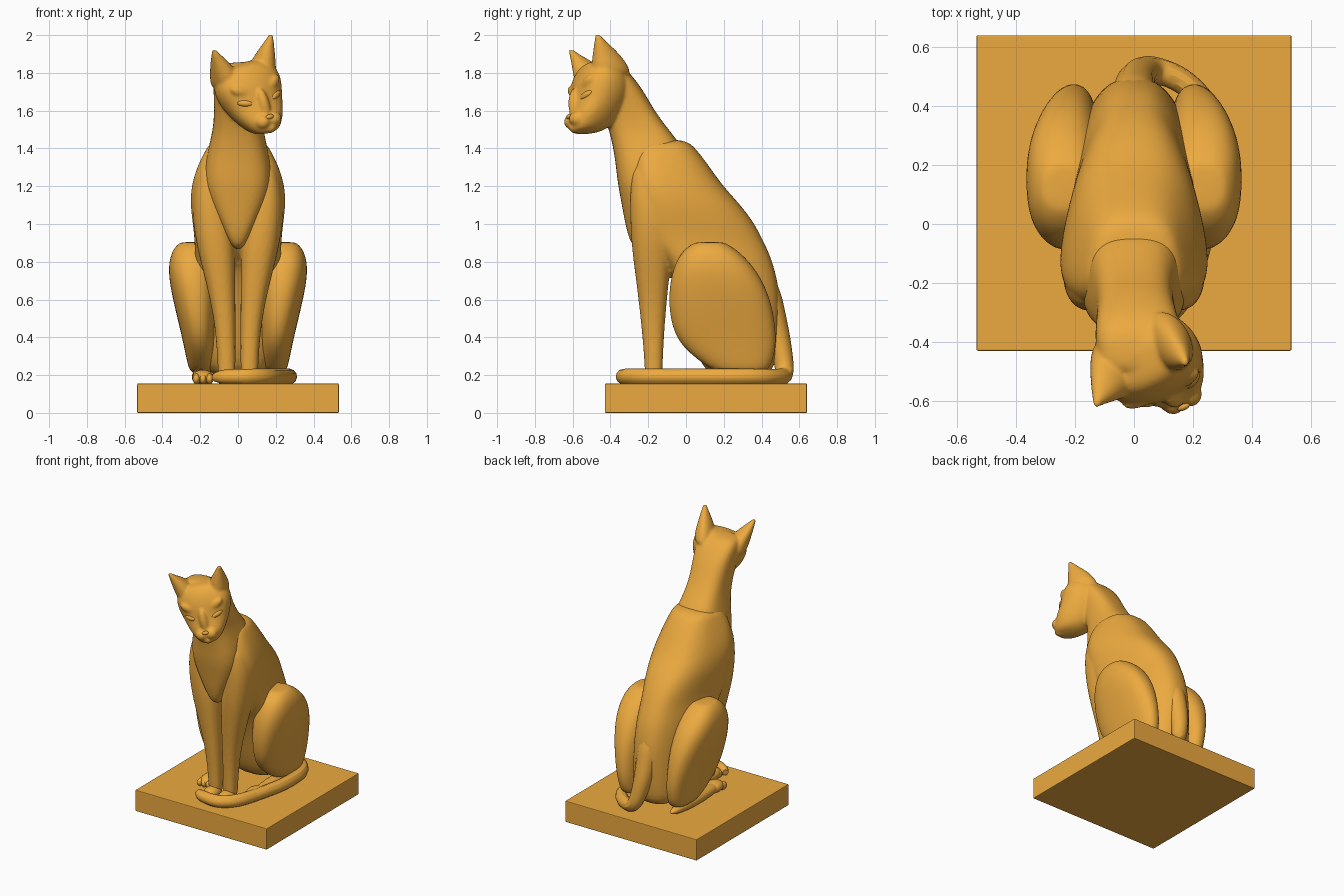
import bpy, bmesh, math
from mathutils import Matrix, Vector

mat = bpy.data.materials.new("warm_orange")
mat.diffuse_color = (0.84, 0.40, 0.05, 1)


def add_loft(bm, rings, M=Matrix(), n=16, p=0.85, sx=1):
    """Skin horizontal superellipse rings (x, y_front, y_back, z, rx, taper)."""
    loops = []
    for x, y0, y1, z, rx, taper in rings:
        cy, ry, loop = (y0 + y1) / 2, (y1 - y0) / 2, []
        for i in range(n):
            a = 2 * math.pi * (i + 0.5) / n
            c, s = math.cos(a), math.sin(a)
            u = math.copysign(abs(c) ** p, c)
            v = math.copysign(abs(s) ** p, s)
            loop.append(bm.verts.new(M @ Vector((sx * (x + rx * u * (1 - taper * v)), cy + ry * v, z))))
        loops.append(loop)
    for a, b in zip(loops, loops[1:]):
        for i in range(n):
            j = (i + 1) % n
            bm.faces.new((a[i], a[j], b[j], b[i]))
    bm.faces.new(loops[0])
    bm.faces.new(loops[-1])


def add_ball(bm, loc, radii, M=Matrix(), rot=Matrix()):
    bmesh.ops.create_uvsphere(bm, u_segments=20, v_segments=12, radius=1,
                              matrix=M @ Matrix.Translation(loc) @ rot @ Matrix.Diagonal((*radii, 1)))


def finish(name, bm, subsurf=0, mirror=False, smooth=True, fuse=0):
    bmesh.ops.recalc_face_normals(bm, faces=bm.faces)
    for f in bm.faces:
        f.smooth = smooth
    me = bpy.data.meshes.new(name)
    bm.to_mesh(me)
    bm.free()
    me.materials.append(mat)
    ob = bpy.data.objects.new(name, me)
    bpy.context.collection.objects.link(ob)
    if mirror:
        ob.modifiers.new("mirror", "MIRROR").use_mirror_merge = False
    if subsurf:
        m = ob.modifiers.new("subsurf", "SUBSURF")
        m.levels = m.render_levels = subsurf
    if fuse:
        rm = ob.modifiers.new("fuse", "REMESH")
        rm.mode, rm.voxel_size, rm.use_smooth_shade = 'VOXEL', fuse, True
        sm = ob.modifiers.new("smooth", "SMOOTH")
        sm.factor, sm.iterations = 0.5, 4
    return ob


# plinth
bm = bmesh.new()
bmesh.ops.create_cube(bm, size=1, matrix=Matrix.Translation((0, 0.105, 0.0775)) @ Matrix.Diagonal((1.068, 1.07, 0.155, 1)))
bev = finish("plinth", bm, smooth=False).modifiers.new("bevel", "BEVEL")
bev.width, bev.segments = 0.005, 2

# torso with a flat, narrowing back, fused with the front legs
bm = bmesh.new()
add_loft(bm, [
    (0, 0.12, 0.46, 0.17, 0.15, 0.1), (0, 0.05, 0.485, 0.32, 0.19, 0.2),
    (0, 0.0, 0.503, 0.50, 0.20, 0.32), (0, -0.05, 0.50, 0.65, 0.205, 0.36),
    (0, -0.12, 0.465, 0.80, 0.21, 0.36), (0, -0.24, 0.42, 0.90, 0.212, 0.34),
    (0, -0.27, 0.37, 1.00, 0.225, 0.3), (0, -0.285, 0.295, 1.10, 0.24, 0.28),
    (0, -0.295, 0.20, 1.20, 0.237, 0.26), (0, -0.30, 0.13, 1.30, 0.21, 0.24),
    (0, -0.28, 0.055, 1.40, 0.168, 0.15), (0, -0.22, 0.0, 1.45, 0.13, 0.1)], p=0.7)
for s in (-1, 1):
    add_loft(bm, [
        (0.06, -0.22, -0.12, 0.155, 0.047, 0), (0.06, -0.218, -0.125, 0.25, 0.047, 0),
        (0.068, -0.24, -0.11, 0.50, 0.056, 0), (0.10, -0.272, -0.085, 0.75, 0.086, 0),
        (0.118, -0.292, -0.06, 0.90, 0.106, 0), (0.145, -0.30, 0.0, 1.08, 0.105, 0),
        (0.145, -0.295, -0.03, 1.22, 0.09, 0), (0.13, -0.28, -0.08, 1.34, 0.06, 0)], sx=s)
finish("torso_and_front_legs", bm, 2, fuse=0.01)

# head and neck: turned and tilted head fused with the neck and chest panel
H = Matrix.Translation((0.05, -0.42, 1.66)) @ Matrix.Rotation(math.radians(25), 4, 'Z') @ Matrix.Rotation(math.radians(-14), 4, 'Y')
bm = bmesh.new()
add_loft(bm, [
    (0, -0.285, -0.15, 0.86, 0.025, 0), (0, -0.32, -0.12, 0.98, 0.085, 0),
    (0, -0.345, -0.08, 1.12, 0.155, 0), (0, -0.365, -0.05, 1.22, 0.182, 0),
    (0, -0.375, -0.02, 1.32, 0.177, 0), (0, -0.39, -0.015, 1.41, 0.157, 0),
    (0, -0.41, -0.09, 1.50, 0.135, 0), (0.005, -0.45, -0.165, 1.60, 0.132, 0),
    (0.01, -0.50, -0.22, 1.70, 0.142, 0), (0.015, -0.50, -0.285, 1.79, 0.15, 0),
    (0.02, -0.52, -0.36, 1.86, 0.13, 0)], p=0.7)
add_loft(bm, [
    (0, -0.22, -0.08, -0.185, 0.05, 0), (0, -0.23, 0.0, -0.155, 0.09, 0.1),
    (0, -0.225, 0.06, -0.10, 0.125, 0.15), (0, -0.205, 0.09, -0.05, 0.15, 0.1),
    (0, -0.19, 0.12, 0.0, 0.17, 0.1), (0, -0.185, 0.13, 0.06, 0.187, 0.1),
    (0, -0.165, 0.11, 0.12, 0.182, 0.1), (0, -0.135, 0.07, 0.17, 0.15, 0.05),
    (0, -0.10, 0.03, 0.20, 0.10, 0)], H, p=0.92)
for s in (-1, 1):
    # ears
    add_loft(bm, [
        (0.10, -0.12, 0.12, 0.08, 0.08, 0), (0.115, -0.12, 0.085, 0.16, 0.07, 0.1),
        (0.135, -0.115, 0.03, 0.22, 0.05, 0.2), (0.158, -0.11, -0.045, 0.275, 0.027, 0.1),
        (0.17, -0.11, -0.08, 0.306, 0.013, 0), (0.171, -0.11, -0.085, 0.313, 0.012, 0)], H, p=1, sx=s)
    # whisker pads and brows
    add_ball(bm, (s * 0.032, -0.195, -0.115), (0.045, 0.05, 0.042), H)
    add_ball(bm, (s * 0.075, -0.14, 0.055), (0.08, 0.034, 0.035), H, Matrix.Rotation(-s * 0.5, 4, 'Y'))
# nose bridge and chin
add_ball(bm, (0, -0.18, -0.04), (0.035, 0.045, 0.10), H)
add_ball(bm, (0, -0.19, -0.155), (0.04, 0.045, 0.03), H)
finish("head_and_neck", bm, 2, fuse=0.009)

# eyes and nose
for s, side in ((-1, "left"), (1, "right")):
    bm = bmesh.new()
    add_ball(bm, (s * 0.09, -0.158, 0.0), (0.044, 0.021, 0.019), H,
             Matrix.Rotation(s * 0.45, 4, 'Z') @ Matrix.Rotation(-s * 0.3, 4, 'Y'))
    finish("eye_" + side, bm)
bm = bmesh.new()
add_ball(bm, (0, -0.231, -0.095), (0.024, 0.012, 0.013), H)
finish("nose", bm)

# front paws
bm = bmesh.new()
add_ball(bm, (0.06, -0.21, 0.185), (0.052, 0.085, 0.042))
for dx in (-0.03, 0, 0.03):
    add_ball(bm, (0.06 + dx, -0.255, 0.178), (0.018, 0.03, 0.026))
finish("front_paws", bm, 0, True)

# thighs
bm = bmesh.new()
add_loft(bm, [
    (0.19, 0.18, 0.42, 0.20, 0.06, 0), (0.195, 0.08, 0.46, 0.265, 0.075, 0),
    (0.20, -0.025, 0.48, 0.35, 0.087, 0), (0.21, -0.08, 0.48, 0.45, 0.10, 0),
    (0.225, -0.10, 0.455, 0.60, 0.122, 0), (0.24, -0.08, 0.385, 0.75, 0.135, 0),
    (0.24, -0.03, 0.29, 0.85, 0.117, 0), (0.235, 0.03, 0.22, 0.895, 0.085, 0),
    (0.235, 0.06, 0.19, 0.905, 0.06, 0)], p=0.82)
finish("thighs", bm, 2, True)

# hind feet
bm = bmesh.new()
add_ball(bm, (0.195, 0.16, 0.19), (0.05, 0.30, 0.042))
add_ball(bm, (0.185, -0.06, 0.188), (0.058, 0.08, 0.04))
for dx in (-0.035, 0, 0.035):
    add_ball(bm, (0.185 + dx, -0.115, 0.18), (0.02, 0.035, 0.028))
finish("hind_feet", bm, 0, True)

# tail running off the spine and curling round the right side to the front
path = [(0, 0.36, 0.76, 1.8), (0, 0.42, 0.64, 1.9), (0, 0.46, 0.50, 1.7), (0.01, 0.50, 0.36, 1.4),
        (0.05, 0.53, 0.195, 1.1), (0.17, 0.49, 0.19, 1), (0.265, 0.38, 0.192, 1), (0.275, 0.16, 0.192, 1),
        (0.225, -0.06, 0.192, 1), (0.17, -0.25, 0.192, 1), (0.07, -0.335, 0.192, 1),
        (-0.04, -0.325, 0.192, 0.95), (-0.10, -0.30, 0.19, 0.85), (-0.125, -0.28, 0.188, 0.5)]
cu = bpy.data.curves.new("tail", "CURVE")
cu.dimensions, cu.bevel_depth, cu.bevel_resolution, cu.use_fill_caps = '3D', 0.042, 4, True
sp = cu.splines.new('NURBS')
sp.points.add(len(path) - 1)
for pt, (x, y, z, r) in zip(sp.points, path):
    pt.co, pt.radius = (x, y, z, 1), r
sp.use_endpoint_u, sp.order_u, sp.resolution_u = True, 3, 8
cu.materials.append(mat)
tail = bpy.data.objects.new("tail", cu)
bpy.context.collection.objects.link(tail)
bpy.context.view_layer.objects.active = tail
tail.select_set(True)
bpy.ops.object.convert(target='MESH')
bpy.ops.object.shade_smooth_by_angle()
